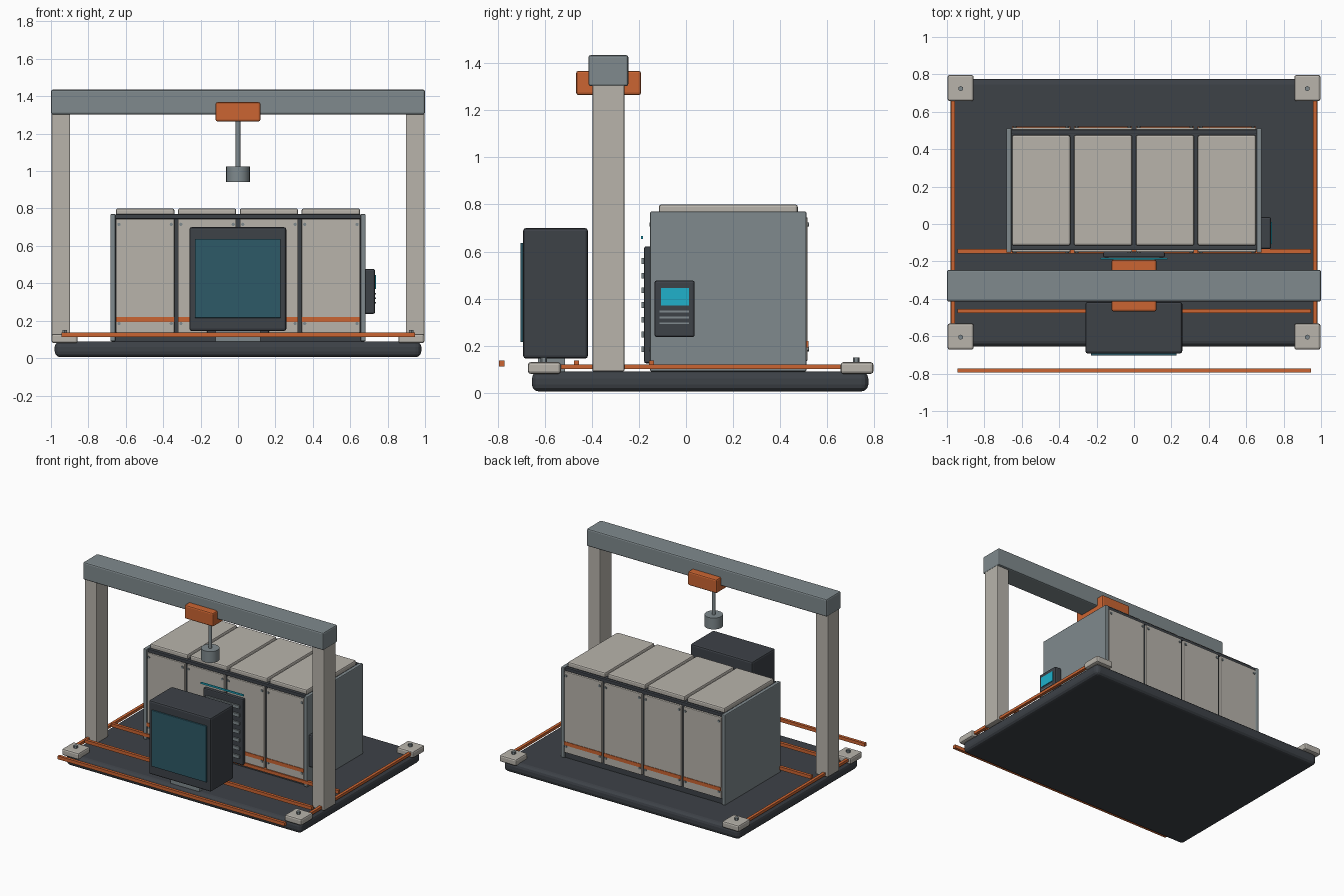
import bpy, math

if "Cube" in bpy.data.objects:
    bpy.data.objects.remove(bpy.data.objects["Cube"])


def material(name, rgb):
    m = bpy.data.materials.new(name)
    m.diffuse_color = (*rgb, 1)
    m.use_nodes = True
    m.node_tree.nodes["Principled BSDF"].inputs["Base Color"].default_value = m.diffuse_color
    return m


DARK = material("charcoal", (0.047, 0.054, 0.064))
BEIGE = material("warm_beige", (0.48, 0.455, 0.41))
STEEL = material("steel_grey", (0.215, 0.255, 0.27))
ORANGE = material("safety_orange", (0.60, 0.13, 0.032))
CYAN = material("bright_cyan", (0.014, 0.44, 0.60))
TEAL = material("dark_teal_glass", (0.026, 0.10, 0.135))


def finish(ob, name, mat, bevel, segments=2):
    ob.name = name
    ob.data.materials.append(mat)
    if bevel:
        mod = ob.modifiers.new("bevel", "BEVEL")
        mod.width = bevel
        mod.segments = segments
        mod.limit_method = "ANGLE"
    return ob


def box(name, x, y, z, mat, bevel=0.0, segments=2):
    """Box from (min, max) ranges on each axis."""
    corners = [(a, b, c) for a in x for b in y for c in z]
    faces = [(0, 1, 3, 2), (4, 6, 7, 5), (0, 4, 5, 1),
             (2, 3, 7, 6), (0, 2, 6, 4), (1, 5, 7, 3)]
    me = bpy.data.meshes.new(name)
    me.from_pydata(corners, [], faces)
    ob = bpy.data.objects.new(name, me)
    bpy.context.collection.objects.link(ob)
    return finish(ob, name, mat, bevel, segments)


def cylinder(name, centre, radius, depth, mat, sides=24, along_y=False):
    bpy.ops.mesh.primitive_cylinder_add(
        vertices=sides, radius=radius, depth=depth, location=centre,
        rotation=(math.pi / 2 if along_y else 0, 0, 0))
    ob = bpy.context.object
    if sides > 8:
        bpy.ops.object.shade_smooth_by_angle()
    return finish(ob, name, mat, 0)


# Base slab
box("base_slab", (-0.98, 0.98), (-0.655, 0.775), (0.005, 0.09), DARK, 0.03, 3)

# Corner feet with bolts
for sx in (-1, 1):
    for cy in (-0.602, 0.727):
        cx = sx * 0.927
        box("corner_foot", (cx - 0.07, cx + 0.07), (cy - 0.07, cy + 0.07),
            (0.08, 0.13), BEIGE, 0.012)
        cylinder("foot_bolt", (cx, cy - 0.003, 0.138), 0.014, 0.022, STEEL, 6)

# Floor rails
for sx in (-1, 1):
    cx = sx * 0.967
    box("side_rail", (cx - 0.011, cx + 0.011), (-0.6, 0.72), (0.1, 0.12), ORANGE)
for cy in (-0.783, -0.465, -0.146):
    box("cross_rail", (-0.945, 0.945), (cy - 0.011, cy + 0.011),
        (0.112, 0.137), ORANGE)

# Gantry: posts, beam, trolley and hanging weight
for sx in (-1, 1):
    box("gantry_post", tuple(sorted((sx * 0.897, sx * 0.997))), (-0.398, -0.262),
        (0.09, 1.31), BEIGE, 0.006)
box("gantry_beam", (-1, 1), (-0.415, -0.245), (1.303, 1.435), STEEL, 0.01)
box("trolley", (-0.12, 0.12), (-0.467, -0.191), (1.265, 1.368), ORANGE, 0.01)
cylinder("hoist_rod", (0, -0.33, 1.15), 0.013, 0.26, STEEL, 16)
cylinder("hoist_weight", (0, -0.33, 0.983), 0.063, 0.085, STEEL, 24)

# Cabinet core and end panels
box("cabinet_core", (-0.66, 0.66), (-0.13, 0.498), (0.09, 0.765), DARK)
for sx in (-1, 1):
    box("end_panel", tuple(sorted((sx * 0.655, sx * 0.683))), (-0.153, 0.512),
        (0.09, 0.77), STEEL, 0.006)

# Top edge rails of the cabinet
for y in ((-0.14, -0.115), (0.48, 0.505)):
    box("cabinet_top_rail", (-0.655, 0.655), y, (0.745, 0.77), DARK, 0.004)

# Four bays: lid, front and back door, bolts
for i in range(4):
    cx = -0.4965 + i * 0.331
    x = (cx - 0.156, cx + 0.156)
    box("bay_lid", x, (-0.115, 0.475), (0.76, 0.80), BEIGE, 0.01)
    for side, y in (("front", (-0.15, -0.128)), ("back", (0.49, 0.517))):
        box(side + "_door", x, y, (0.135, 0.745), BEIGE, 0.005)
        face = y[0] if side == "front" else y[1]
        for bx in (cx - 0.14, cx + 0.14):
            for bz in (0.185, 0.715):
                cylinder("door_bolt", (bx, face, bz), 0.009, 0.012,
                         STEEL, 8, along_y=True)
        box(side + "_stripe", x, (face - 0.004, face + 0.004),
            (0.193, 0.22), ORANGE)

# Vent panel with slats and a light bar above it
box("vent_panel", (-0.165, 0.165), (-0.178, -0.148), (0.125, 0.622), DARK, 0.008)
for i in range(7):
    z = 0.185 + i * 0.0625
    box("vent_slat", (-0.14, 0.14), (-0.189, -0.175), (z - 0.012, z + 0.012), STEEL)
box("light_bar", (-0.178, 0.178), (-0.191, -0.183), (0.654, 0.666), CYAN)

# Front console with a large screen on a low plinth
box("console_body", (-0.26, 0.258), (-0.692, -0.417), (0.145, 0.70), DARK, 0.012)
box("console_screen", (-0.23, 0.228), (-0.704, -0.69), (0.215, 0.637), TEAL, 0.003)
box("console_plinth", (-0.12, 0.12), (-0.63, -0.515), (0.085, 0.15), STEEL)

# Side control unit with display and grille lines
box("control_unit", (0.675, 0.733), (-0.134, 0.037), (0.236, 0.477), DARK, 0.01)
box("control_display", (0.73, 0.738), (-0.106, 0.012), (0.37, 0.445), CYAN)
for z in (0.295, 0.32, 0.345):
    box("control_line", (0.73, 0.737), (-0.112, 0.012), (z - 0.004, z + 0.004), STEEL)
